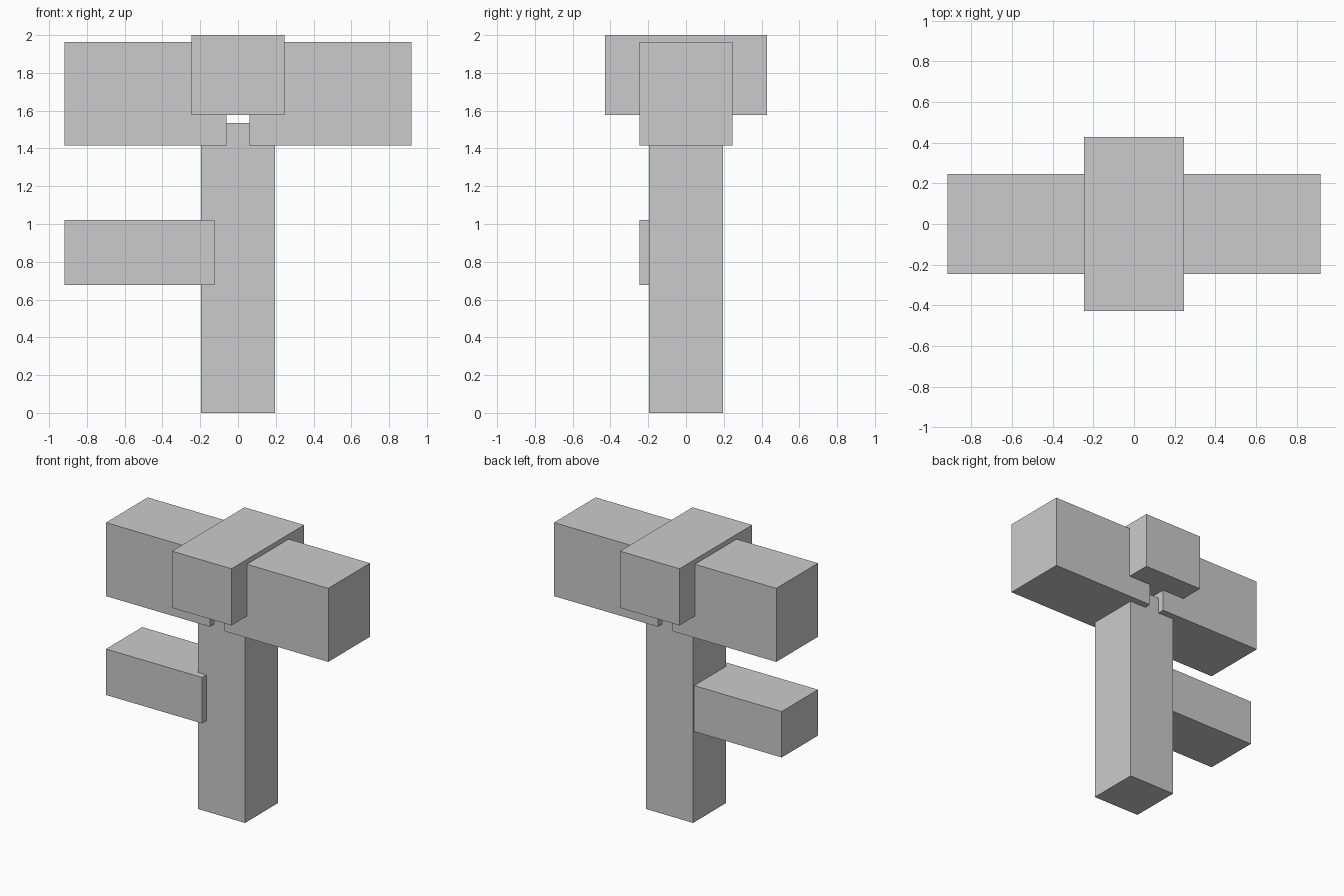
import bpy
import bmesh

if "Cube" in bpy.data.objects:
    bpy.data.objects.remove(bpy.data.objects["Cube"])


def box(name, x, y, z):
    """Axis-aligned box from (min, max) ranges."""
    bm = bmesh.new()
    bmesh.ops.create_cube(bm, size=1)
    for v in bm.verts:
        v.co = [r[0] if c < 0 else r[1] for c, r in zip(v.co, (x, y, z))]
    mesh = bpy.data.meshes.new(name)
    bm.to_mesh(mesh)
    bm.free()
    obj = bpy.data.objects.new(name, mesh)
    bpy.context.collection.objects.link(obj)
    return obj


# Upright post
box("post", (-0.195, 0.195), (-0.195, 0.195), (0, 1.535))

# Block capping the middle
box("top_block", (-0.246, 0.246), (-0.428, 0.428), (1.577, 2.0))

# Pair of upper arms with a small gap between them
box("upper_arm_left", (-0.918, -0.061), (-0.246, 0.246), (1.415, 1.964))
box("upper_arm_right", (0.061, 0.918), (-0.246, 0.246), (1.415, 1.964))

# Single lower arm, set slightly forward
box("lower_arm", (-0.918, -0.125), (-0.246, 0.182), (0.677, 1.02))
